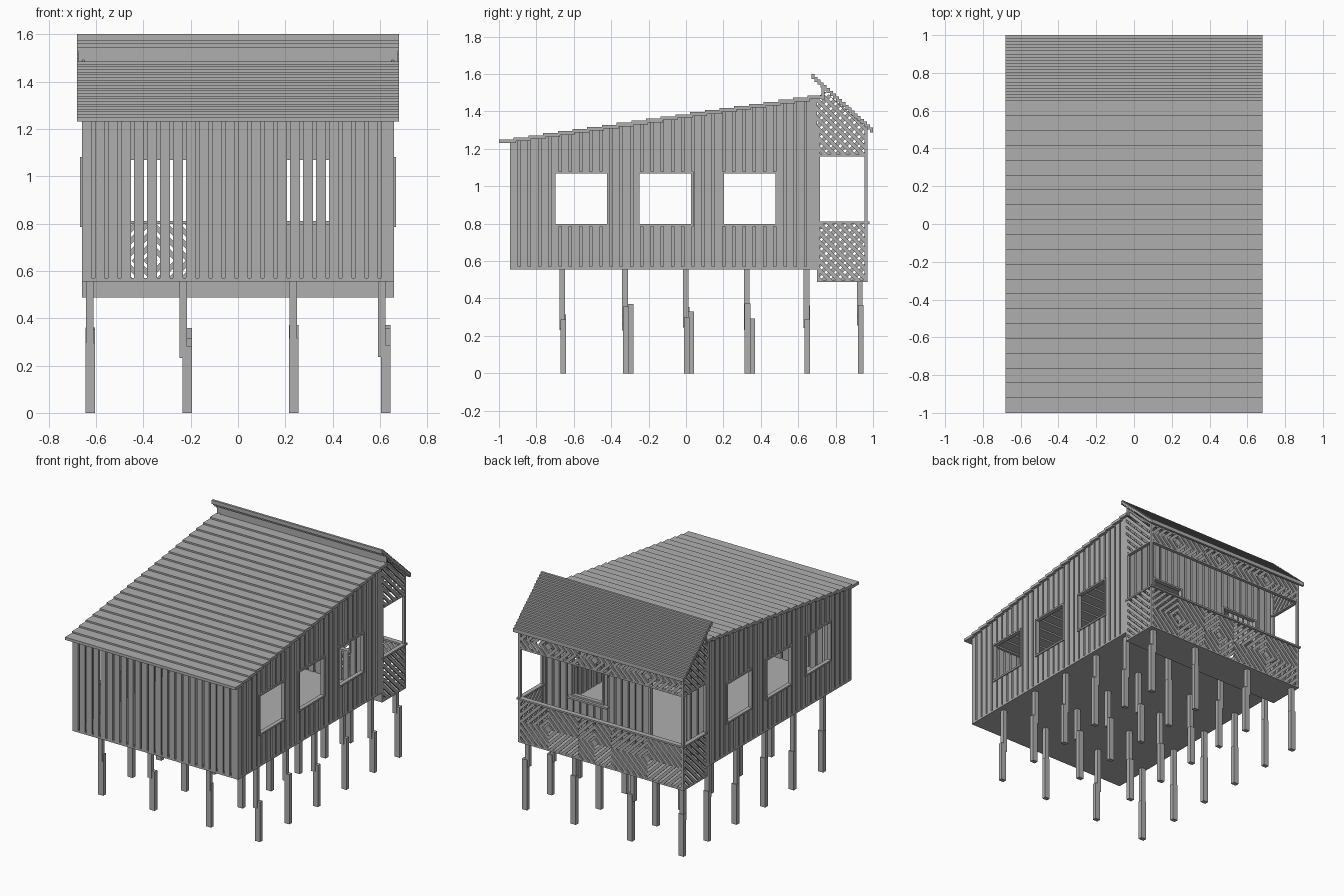
import bpy, bmesh, random
from mathutils import Vector

cube = bpy.data.objects.get("Cube")
if cube:
    bpy.data.objects.remove(cube, do_unlink=True)

random.seed(4)
grey = bpy.data.materials.new("weathered_grey")
grey.use_nodes = True
grey.diffuse_color = (0.43, 0.43, 0.43, 1)
grey.node_tree.nodes["Principled BSDF"].inputs["Base Color"].default_value = (0.43, 0.43, 0.43, 1)


class Part:
    """Collects boxes and prisms into one named object."""

    def __init__(self, name):
        self.name, self.bm = name, bmesh.new()

    def prism(self, poly, axis, start, depth):
        # poly holds (across, up) points; axis is the extrusion direction
        def place(p, d):
            return Vector((d, p[0], p[1]) if axis == "x" else (p[0], d, p[1]))
        n = len(poly)
        a = [self.bm.verts.new(place(p, start)) for p in poly]
        b = [self.bm.verts.new(place(p, start + depth)) for p in poly]
        self.bm.faces.new(a)
        self.bm.faces.new(b[::-1])
        for i in range(n):
            j = (i + 1) % n
            self.bm.faces.new((a[j], a[i], b[i], b[j]))

    def box(self, x0, x1, y0, y1, z0, z1):
        self.prism(rect(x0, x1, z0, z1), "y", y0, y1 - y0)

    def finish(self):
        bmesh.ops.recalc_face_normals(self.bm, faces=self.bm.faces)
        mesh = bpy.data.meshes.new(self.name)
        self.bm.to_mesh(mesh)
        self.bm.free()
        mesh.materials.append(grey)
        bpy.context.collection.objects.link(bpy.data.objects.new(self.name, mesh))


def rect(a0, a1, z0, z1):
    return [(a0, z0), (a1, z0), (a1, z1), (a0, z1)]


def clip(poly, a, b, c):
    """Keep the part of a convex polygon where a*u + b*v >= c."""
    out = []
    for i, q in enumerate(poly):
        p = poly[i - 1]
        dp, dq = a * p[0] + b * p[1] - c, a * q[0] + b * q[1] - c
        if dp * dq < 0:
            t = dp / (dp - dq)
            out.append((p[0] + t * (q[0] - p[0]), p[1] + t * (q[1] - p[1])))
        if dq >= 0:
            out.append(q)
    return out


def slats(part, region, a, b, origin, axis, start, depth, pitch=0.05, width=0.03):
    """Fill a convex region with diagonal slats."""
    values = [a * p[0] + b * p[1] - origin for p in region]
    for k in range(int(min(values) // pitch), int(max(values) // pitch) + 1):
        low = origin + k * pitch
        strip = clip(clip(region, a, b, low), -a, -b, -low - width)
        if len(strip) > 2:
            part.prism(strip, axis, start, depth)


def planks(part, axis, start, depth, a0, a1, count, top, holes=(), shift=0.0):
    """Spaced upright boards with rectangular openings cut out."""
    pitch = (a1 - a0) / count
    for k in range(-1, count + 1):
        left = max(a0, a0 + (k + shift) * pitch)
        right = min(a1, a0 + (k + shift) * pitch + pitch - 0.013)
        if right - left < 0.004:
            continue
        rest = [[(left, FLOOR), (right, FLOOR), (right, top(right)), (left, top(left))]]
        for h0, h1, z0, z1 in holes:
            pieces = []
            for p in rest:
                pieces += [clip(p, -1, 0, -h0), clip(p, 1, 0, h1)]
                mid = clip(clip(p, 1, 0, h0), -1, 0, -h1)
                pieces += [clip(mid, 0, -1, -z0), clip(mid, 0, 1, z1)]
            rest = [p for p in pieces if len(p) > 2]
        for p in rest:
            part.prism(p, axis, start, depth)


def frame(part, axis, start, depth, a0, a1, z0, z1, w=0.012):
    for r in (rect(a0, a0 + w, z0, z1), rect(a1 - w, a1, z0, z1),
              rect(a0 + w, a1 - w, z0, z0 + w), rect(a0 + w, a1 - w, z1 - w, z1)):
        part.prism(r, axis, start, depth)


FLOOR, HALF, FRONT, BACK, PORCH = 0.556, 0.66, -0.94, 0.70, 0.97
STEPS, TREAD, RISE = 22, 0.0786, 0.0112


def under_roof(y):
    return 1.233 + RISE / TREAD * (y + 1 - TREAD / 2)


# Main roof of overlapping planks
roof = Part("main_roof")
for k in range(STEPS):
    y, z = -1 + k * TREAD, 1.25 + k * RISE
    roof.box(-0.68, 0.68, y, y + TREAD + (0.012 if k < STEPS - 1 else 0), z - 0.02, z)
roof.finish()

# Porch awning of fine steps, with the board closing it to the roof
awning = Part("porch_awning")
for k in range(20):
    y, z = 0.67 + k * 0.0165, 1.6 - k * 0.015
    awning.box(-0.68, 0.68, y, y + 0.0165, z - 0.027, z)
awning.finish()
ridge = Part("ridge_board")
ridge.box(-0.675, 0.675, 0.725, 0.74, 1.46, 1.535)
ridge.finish()

# Floors and rear beam
floor = Part("house_floor")
floor.box(-HALF, HALF, FRONT, BACK, FLOOR, FLOOR + 0.014)
floor.finish()
porch_floor = Part("porch_floor")
porch_floor.box(-HALF, HALF, BACK, PORCH, 0.487, 0.499)
porch_floor.box(-HALF, HALF, BACK, BACK + 0.015, 0.499, FLOOR + 0.014)
porch_floor.finish()

# Walls
windows = [(y, y + 0.3, 0.785, 1.08) for y in (-0.71, -0.26, 0.19)]
door, back_window = (-0.5, -0.2, FLOOR, 1.08), (0.16, 0.42, 0.785, 1.08)
front_wall = Part("front_wall")
planks(front_wall, "y", FRONT, 0.015, -HALF, HALF, 24, lambda x: under_roof(FRONT))
front_wall.finish()
back_wall = Part("back_wall")
planks(back_wall, "y", BACK - 0.015, 0.015, -HALF, HALF, 24,
       lambda x: under_roof(BACK), [door, back_window], 0.5)
back_wall.finish()
for side, shift, name in ((1, 0, "left"), (-1, 0.5, "right")):
    wall = Part(name + "_wall")
    planks(wall, "x", side * HALF, -side * 0.015, FRONT, BACK, 30, under_roof, windows, shift)
    wall.finish()
    frames = Part(name + "_window_frames")
    for w in windows:
        frame(frames, "x", side * 0.668, -side * 0.03, *w)
    frames.finish()
openings = Part("door_and_back_window_frames")
for o in (door, back_window):
    frame(openings, "y", BACK - 0.02, 0.03, *o)
openings.box(0.12, 0.44, BACK, BACK + 0.03, 0.772, 0.785)
openings.finish()

# Porch side lattices, leaning opposite ways
gable = [(BACK, 1.165), (PORCH, 1.165), (PORCH, 1.31), (0.745, 1.505), (BACK, 1.475)]
for side, name in ((1, "left"), (-1, "right")):
    lattice = Part(name + "_porch_lattice")
    for region in (rect(BACK, PORCH, 0.487, 0.8), gable):
        slats(lattice, region, side, 1, 0, "x", side * HALF, -side * 0.012)
    lattice.finish()

# Rear porch lattices of nested diamonds
rear = Part("rear_porch_lattice")
for x0, x1 in ((-HALF, -0.08), (-0.08, 0.18), (0.18, HALF)):
    cx = (x0 + x1) / 2
    for z0, z1 in ((0.487, 0.8), (1.165, 1.31)):
        cz = (z0 + z1) / 2
        for sx, xa, xb in ((-1, x0, cx), (1, cx, x1)):
            for sz, za, zb in ((-1, z0, cz), (1, cz, z1)):
                slats(rear, rect(xa, xb, za, zb), sx, sz, sx * cx + sz * cz,
                      "y", PORCH, -0.012)
rear.finish()

# Porch rails and corner posts
rails = Part("porch_rails")
for z in (0.799, 1.16):
    out = 0.012 if z < 1 else 0
    rails.box(-HALF - out / 2, HALF + out / 2, PORCH - 0.025, PORCH + out, z, z + 0.012)
    for s in (-1, 1):
        rails.box(s * (HALF + out / 2), s * (HALF - 0.025), BACK, PORCH - 0.025, z, z + 0.012)
rails.finish()
posts = Part("porch_posts")
for s in (-1, 1):
    for y in (BACK, PORCH - 0.016):
        posts.box(s * HALF, s * (HALF - 0.018), y, y + 0.016, 0.487, 1.31)
posts.finish()

# Spliced stilts: an upper and a lower length set slightly apart
stilts = Part("stilts")
for y in (-0.66, -0.325, 0.0, 0.325, 0.645, 0.93):
    top = FLOOR if y < BACK else 0.49
    for i, x in enumerate((-0.625, -0.22, 0.235, 0.62)):
        slip = 0.02 if i in (1, 3) else 0.0
        joint = random.uniform(0.27, 0.38)
        dy = 0.03 if i in (1, 2) and -0.5 < y < 0.5 else 0.005
        stilts.box(x - 0.018 - slip / 2, x + 0.014 - slip / 2, y - 0.016, y + 0.014, joint - 0.05, top)
        stilts.box(x - 0.02 + slip / 4, x + 0.02 + slip / 4, y - 0.016 + dy, y + 0.014 + dy, 0, joint)
stilts.finish()
